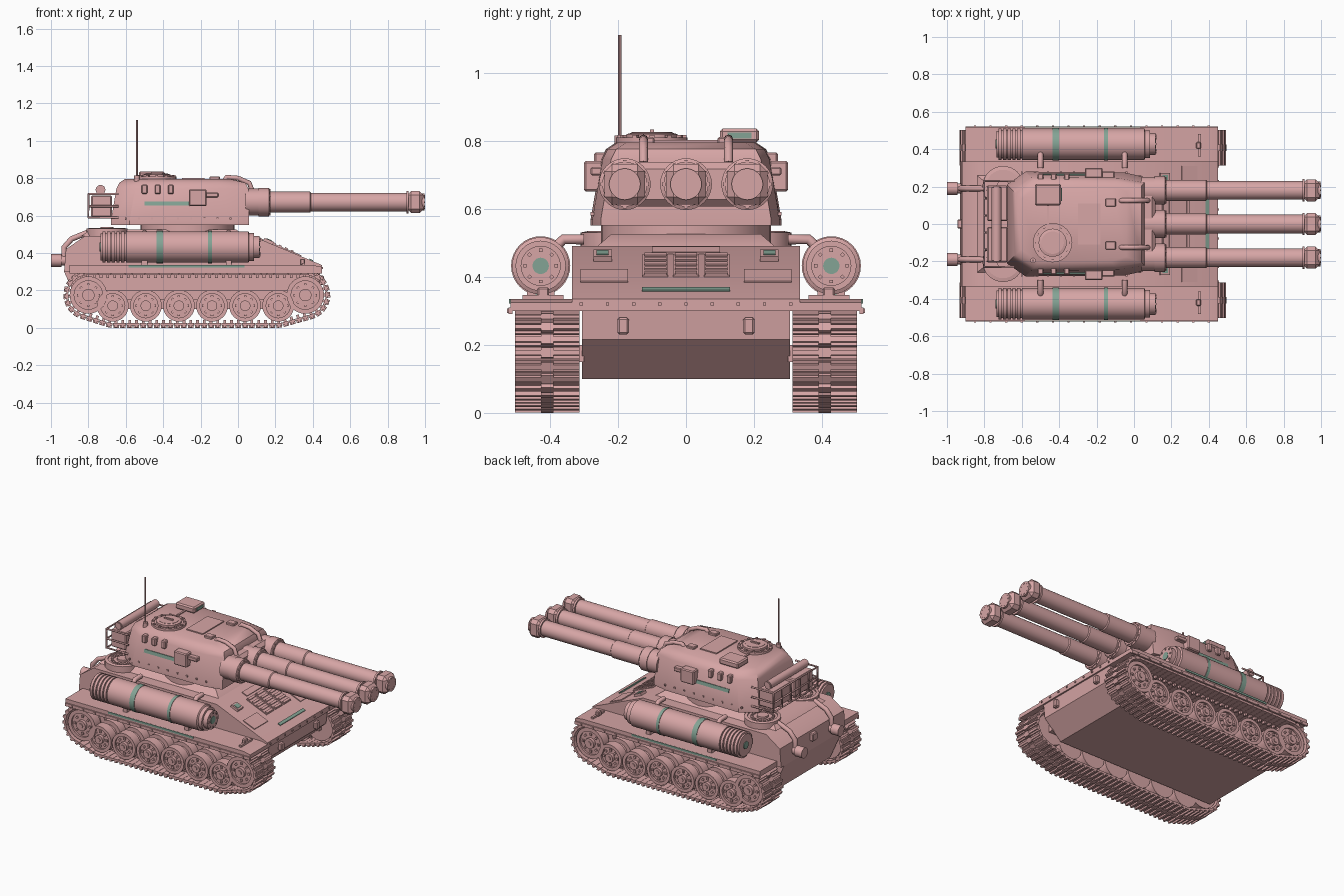
import bpy, bmesh
from math import pi, tau, cos, sin, atan2, radians
from mathutils import Vector, Matrix
from mathutils.geometry import convex_hull_2d

if "Cube" in bpy.data.objects:
    bpy.data.objects.remove(bpy.data.objects["Cube"])


def material(name, red, green, blue):
    mat = bpy.data.materials.new(name)
    mat.use_nodes = True
    mat.diffuse_color = (red, green, blue, 1)
    mat.node_tree.nodes["Principled BSDF"].inputs["Base Color"].default_value = mat.diffuse_color
    return mat


PINK = material("dusty_pink", red=.68, green=.38, blue=.38)
GREEN = material("sage_green", red=.23, green=.37, blue=.3)


def finish(name, bm, paint=PINK, painted=()):
    bmesh.ops.recalc_face_normals(bm, faces=bm.faces)
    for face in painted:
        face.material_index = 1
    mesh = bpy.data.meshes.new(name)
    bm.to_mesh(mesh)
    bm.free()
    mesh.materials.append(paint)
    mesh.materials.append(GREEN)
    part = bpy.data.objects.new(name, mesh)
    bpy.context.collection.objects.link(part)
    bpy.ops.object.select_all(action="DESELECT")
    bpy.context.view_layer.objects.active = part
    part.select_set(True)
    bpy.ops.object.shade_smooth_by_angle(angle=radians(35))


def add_box(bm, centre, size, turn=Matrix()):
    scale = Matrix.Diagonal((*size, 1))
    bmesh.ops.create_cube(bm, matrix=Matrix.Translation(centre) @ turn @ scale)


def box(name, centre, size, bevel=0, turn=Matrix(), paint=PINK):
    bm = bmesh.new()
    add_box(bm, Vector(), size)
    if bevel:
        bmesh.ops.bevel(bm, geom=bm.edges[:], offset=bevel, segments=1, affect="EDGES")
    bm.transform(Matrix.Translation(centre) @ turn)
    finish(name, bm, paint)


def skin(bm, rings):
    # Joins matching rings of points, caps both ends, returns the faces of each band
    loops = [[bm.verts.new(point) for point in ring] for ring in rings]
    bands = []
    for low, high in zip(loops, loops[1:]):
        nexts = zip(low, low[1:] + low[:1], high[1:] + high[:1], high)
        bands.append([bm.faces.new(quad) for quad in nexts])
    bm.faces.new(loops[0])
    bm.faces.new(loops[-1])
    return bands


def loft(name, rings):
    bm = bmesh.new()
    skin(bm, rings)
    finish(name, bm)


def side_profile(name, points, inner, outer):
    loft(name, [[(x, y, z) for x, z in points] for y in (inner, outer)])


AXES = {"front": Matrix(), "left": Matrix.Rotation(pi / 2, 4, "Z"),
        "right": Matrix.Rotation(-pi / 2, 4, "Z"), "up": Matrix.Rotation(-pi / 2, 4, "Y")}


def lathe(name, origin, drums, axis="front", sides=32, green=(), bolts=None, paint=PINK):
    # Each drum is (start, end, radius); bolts are (count, distance, ring radius, size)
    bm = bmesh.new()
    angles = [tau * i / sides for i in range(sides)]
    rings = [[(along, r * cos(a), r * sin(a)) for a in angles]
             for start, end, r in drums for along in (start, end)]
    bands = skin(bm, rings)
    painted = [face for k in green for face in bands[k * 2]]
    if bolts:
        count, along, ring, size = bolts
        for i in range(count):
            a = tau * i / count
            add_box(bm, (along, ring * cos(a), ring * sin(a)), [size] * 3, Matrix.Rotation(a, 4, "X"))
    bm.transform(Matrix.Translation(origin) @ AXES[axis])
    finish(name, bm, paint, painted)


def pipe(name, points, radius):
    curve = bpy.data.curves.new(name, "CURVE")
    curve.dimensions = "3D"
    curve.bevel_depth, curve.bevel_resolution, curve.use_fill_caps = radius, 2, True
    spline = curve.splines.new("POLY")
    spline.points.add(len(points) - 1)
    for knot, point in zip(spline.points, points):
        knot.co = (*point, 1)
    curve.materials.append(PINK)
    bpy.context.collection.objects.link(bpy.data.objects.new(name, curve))


# Hull
NOSE, TAIL, FLOOR, SILL, LIP, DECK = .45, -.93, .1, .3, .335, .49
SLOPE_TOP = .08
side_profile("lower_hull", [(-.84, FLOOR), (.31, FLOOR), (.43, .215), (.44, SILL), (TAIL, SILL)], -.305, .305)
side_profile("upper_hull", [(TAIL, SILL), (NOSE, SILL), (NOSE, LIP), (SLOPE_TOP, DECK), (-.82, DECK), (-.92, .42)], -LIP, LIP)
loft("engine_deck", [[(-.4 - long, -wide, z), (-.4 + long, -wide, z), (-.4 + long, wide, z), (-.4 - long, wide, z)]
                     for long, wide, z in ((.44, .26, DECK), (.39, .22, .525))])
lathe("turret_ring", (-.27, 0, 0), [(DECK, .56, .25)], "up")
box("rear_box", (TAIL, 0, .38), (.03, .05, .05), bevel=.005)

# Sloped front plate with vents, panels and lamps
TILT = Matrix.Rotation(atan2(DECK - LIP, NOSE - SLOPE_TOP), 4, "Y")


def on_slope(name, y, z, wide, tall, thick=.012, paint=PINK):
    x = NOSE - (z - LIP) * (NOSE - SLOPE_TOP) / (DECK - LIP)
    box(name, (x, y, z), (tall, wide, thick), turn=TILT, paint=paint)


for y in (-.09, 0, .09):
    on_slope("vent_panel", y, .43, wide=.075, tall=.16)
    for slat in range(-2, 3):
        on_slope("vent_slat", y, .43 + slat / 75, wide=.065, tall=.016, thick=.024)
on_slope("front_light_strip", 0, .36, wide=.26, tall=.02, paint=GREEN)
on_slope("front_hatch_frame", 0, .475, wide=.2, tall=.04)
for bolt in range(-4, 5):
    box("front_bolt", (NOSE, bolt / 13, .32), [.01] * 3)

# Track path wraps the idler, road wheels and sprocket
ROAD = [-.67 + k * .177 for k in range(6)]
ENDS = {"idler_wheel": -.8, "drive_sprocket": .36}
ROAD_Z, END_Z, ROAD_R, END_R = .118, .175, .085, .1
circles = [(x, END_Z, END_R) for x in ENDS.values()] + [(x, ROAD_Z, ROAD_R) for x in ROAD]
GAP, PADS, TRACK_Y = .014, 84, .408
cloud = [Vector((x + (r + GAP) * cos(a), z + (r + GAP) * sin(a)))
         for x, z, r in circles for a in (tau * t / 48 for t in range(48))]
path = [cloud[i] for i in convex_hull_2d(cloud)]
edges = list(zip(path, path[1:] + path[:1]))
STEP = sum((b - a).length for a, b in edges) / PADS


def locate(distance):
    for a, b in edges:
        length = (b - a).length
        if distance <= length:
            return a.lerp(b, distance / length), b - a
        distance -= length


def track(side):
    bm = bmesh.new()
    middle = Vector((-.22, side * TRACK_Y, END_Z))
    for k in range(PADS):
        point, way = locate(STEP * (k + .5))
        turn = Matrix.Rotation(-atan2(way.y, way.x), 4, "Y")
        spot = Vector((point.x, side * TRACK_Y, point.y))
        out = Vector((way.y, 0, -way.x)).normalized()
        if out.dot(spot - middle) < 0:
            out.negate()
        add_box(bm, spot, (STEP * .95, .19, GAP), turn)
        add_box(bm, spot + out * .011, (STEP * .4, .19, GAP), turn)
        add_box(bm, spot + out * .012, (STEP * .8, .036, GAP), turn)
        add_box(bm, spot - out * GAP, (STEP * .4, .02, .02), turn)
    finish("track", bm)


def wheel(name, x, z, radius, side):
    outward = "left" if side > 0 else "right"
    drums = [(0, .06, radius), (.06, .1, radius * .7), (.1, .16, radius),
             (.16, .148, radius * .76), (.15, .17, radius * .33), (.17, .175, radius * .15)]
    lathe(name, (x, side * .328, z), drums, outward, bolts=(8, .15, radius * .55, .014))


# Side fuel tank as a list of drums: ribbed end, banded body, stepped cap
TANK_R, TANK_Y, TANK_Z = .084, .427, .432
tank = [(-.735, -.725, TANK_R * .85)]
for rib in range(5):
    start = -.725 + rib / 40
    tank += [(start, start + .017, TANK_R), (start + .017, start + .025, TANK_R * .9)]
first_band = len(tank) + 1
BAND_R = TANK_R + .003
tank += [(-.6, -.435, TANK_R), (-.435, -.4, BAND_R), (-.4, -.16, TANK_R), (-.16, -.14, BAND_R),
         (-.14, .055, TANK_R), (.06, .085, TANK_R * .88), (.085, .115, TANK_R * .7)]

# Running gear, fenders, tanks and lamps on both sides
for side in (-1, 1):
    track(side)
    for x in ROAD:
        wheel("road_wheel", x, ROAD_Z, ROAD_R, side)
    for name, x in ENDS.items():
        wheel(name, x, END_Z, END_R, side)
    box("axle_beam", (-.22, side * .315, END_Z), (1.2, .03, .05))

    side_profile("fender", [(-.9, SILL), (NOSE, SILL), (NOSE, .325), (.4, LIP), (-.9, LIP)], side * .33, side * .515)
    box("fender_edge", (-.225, side * .516, SILL), (1.35, .012, .02))
    box("fender_stripe", (-.275, side * .516, .328), (.62, .008, .013), paint=GREEN)
    for bolt in range(16):
        box("fender_bolt", (bolt / 12 - .85, side * .52, SILL), [.012] * 3)
    box("fender_lamp", (.345, side * .42, .352), (.025, .035, .034), bevel=.005)
    box("fender_bracket", (.35, side * .42, .34), (.015, .12, .014))

    lathe("fuel_tank", (0, side * TANK_Y, TANK_Z), tank, green=(first_band, first_band + 2), bolts=(8, .115, .046, .01))
    for x, name in ((.115, "tank_front_disc"), (-.737, "tank_rear_disc")):
        lathe(name, (x, side * TANK_Y, TANK_Z), [(-.003, .003, .024)], paint=GREEN)
    for x in (-.5, -.05):
        pipe("tank_elbow", [(x, side * y, z) for y, z in ((.3, .51), (.36, .51), (.38, DECK))], radius=.015)
        box("tank_cradle", (x, side * TANK_Y, .348), (.03, .08, .03))
        box("cradle_lamp", (x + .016, side * TANK_Y, .352), (.006, .03, .016), paint=GREEN)

    on_slope("front_panel", side * .24, .4, wide=.14, tall=.09)
    on_slope("front_lamp_frame", side * .245, .456, wide=.055, tall=.055, thick=.03)
    on_slope("front_lamp", side * .245, .456, wide=.035, tall=.032, thick=.036, paint=GREEN)
    box("tow_hook", (.445, side * .185, .255), (.03, .034, .05), bevel=.006)

    # Rear deck fan and exhaust
    lathe("rear_fan", (-.7, side * .2, DECK), [(0, .04, .11), (.044, .036, .09), (.036, .048, .035)],
          "up", bolts=(16, .034, .065, .016))
    lathe("exhaust", (-1, side * .19, .36), [(0, .055, .034), (.055, .1, .026)])
    bends = ((TAIL, .36), (TAIL, .43), (-.89, .475), (-.78, .52))
    pipe("exhaust_pipe", [(x, side * .19, z) for x, z in bends], radius=.015)


# Turret shell shrinks from one plan outline as it rises
def turret_ring(z, inset, front):
    half = [(inset - .68, .21 - inset), (inset - .58, .28 - inset), (-.05 - inset, .275 - inset), (front, .25 - inset)]
    return [(x, -y, z) for x, y in half] + [(x, y, z) for x, y in reversed(half)]


loft("turret", [turret_ring(.55, 0, front=.06), turret_ring(.57, 0, front=.06), turret_ring(.745, .03, front=.055),
                turret_ring(.775, .045, front=.04), turret_ring(.795, .075, front=-.04)])

# Three guns
GUN_Z = .672
box("gun_housing", (.06, 0, GUN_Z), (.11, .46, .13), bevel=.02)
for y in (-.18, 0, .18):
    lathe("gun_barrel", (0, y, GUN_Z), [(.04, .11, .072), (.11, .165, .076), (.17, .175, .066), (.175, .385, .056), (.39, .91, .05)],
          bolts=(12, .168, .066, .01))
    box("muzzle_block", (.948, y, GUN_Z), (.088, .118, .118), bevel=.022)
    lathe("muzzle_collar", (.9, y, GUN_Z), [(0, .012, .06)])
    lathe("muzzle_face", (.98, y, GUN_Z), [(0, .018, .046)], bolts=(8, .016, .034, .007))

# Turret side and roof fittings
for side in (-1, 1):
    lean = Matrix.Rotation(side * .17, 4, "X")
    box("turret_side_stripe", (-.37, side * .264, .664), (.26, .008, .022), turn=lean, paint=GREEN)
    box("side_sight", (-.215, side * .272, .695), (.095, .056, .09), bevel=.006)
    box("side_sight_mount", (-.14, side * .26, .71), (.07, .04, .025), bevel=.004)
    for k in range(3):
        box("smoke_launcher", (k * .07 - .5, side * .252, .74), (.03, .036, .05), bevel=.005)
    for k in range(9):
        box("turret_bolt", (k * .07 - .6, side * .276, .585), [.01] * 3)
    box("roof_block", (-.125, side * .115, .8), (.055, .045, .02), bevel=.004)
    bends = ((-.07, .79), (-.06, .806), (0, .8), (.06, .775), (.075, .735))
    pipe("roof_pipe", [(x, side * .125, z) for x, z in bends], radius=.013)
lathe("commander_hatch", (-.435, -.1, .785), [(0, .024, .105), (.024, .02, .088), (.02, .034, .075), (.038, .04, .06)],
      "up", bolts=(12, .024, .095, .014))
box("hatch_handle", (-.435, -.1, .827), (.06, .012, .012))
box("roof_box", (-.46, .157, .815), (.14, .115, .04), bevel=.008)
box("roof_box_lens", (-.389, .157, .815), (.006, .07, .018), paint=GREEN)
box("roof_seam", (-.46, .04, .797), (.012, .13, .008))
box("roof_panel", (-.24, 0, .797), (.12, .22, .01))
lathe("antenna_base", (-.54, -.195, .77), [(0, .045, .015)], "up", sides=16)
lathe("antenna", (-.54, -.195, .8), [(0, .31, .005)], "up", sides=8)

# Rear stowage basket with crates and a rolled cover
LOW, HIGH, BACK, HALF = .59, .715, -.8, .23
for z in (LOW, .65, HIGH):
    pipe("basket_rail", [(-.64, -HALF, z), (BACK, -HALF, z), (BACK, HALF, z), (-.64, HALF, z)], radius=.006)
for k in range(6):
    y = HALF * (k / 2.5 - 1)
    pipe("basket_bar", [(-.67, y, LOW), (BACK, y, LOW), (BACK, y, HIGH)], radius=.006)
for y in (-.11, .11):
    box("stowed_crate", (-.73, y, .65), (.11, .19, .115), bevel=.006)
lathe("rolled_cover", (-.735, 0, .738), [(-.2, -.195, .02), (-.195, .195, .026), (.195, .2, .02)], "left", sides=20)
